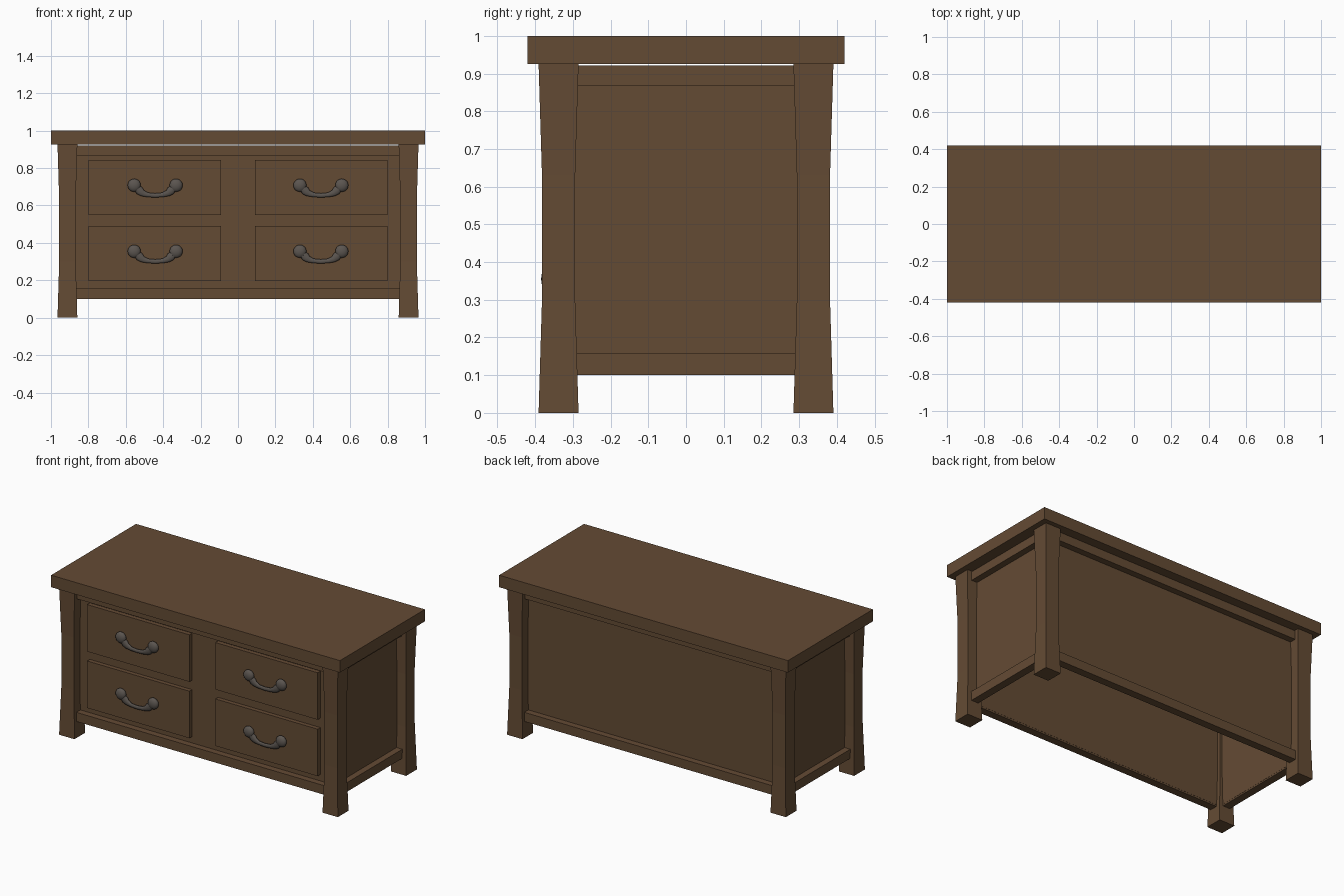
import bpy, bmesh
from mathutils import Vector

if "Cube" in bpy.data.objects:
    bpy.data.objects.remove(bpy.data.objects["Cube"])


def material(name, rgb):
    m = bpy.data.materials.new(name)
    m.diffuse_color = (*rgb, 1)
    m.use_nodes = True
    m.node_tree.nodes["Principled BSDF"].inputs["Base Color"].default_value = m.diffuse_color
    return m


WOOD = material("brown wood", (0.127, 0.070, 0.034))
METAL = material("dark grey metal", (0.105, 0.091, 0.080))


def add_mesh(name, mesh, mat):
    ob = bpy.data.objects.new(name, mesh)
    bpy.context.collection.objects.link(ob)
    mesh.materials.clear()
    mesh.materials.append(mat)
    return ob


def box(name, x, y, z, mat=WOOD):
    """Box from (min, max) ranges."""
    bm = bmesh.new()
    bmesh.ops.create_cube(bm, size=1)
    for v in bm.verts:
        v.co = Vector([(a + b) / 2 + c * (b - a)
                       for (a, b), c in zip((x, y, z), v.co)])
    me = bpy.data.meshes.new(name)
    bm.to_mesh(me)
    bm.free()
    return add_mesh(name, me, mat)


def span(side, a, b):
    return tuple(sorted((side * a, side * b)))


def leg(name, cx, cy):
    """Square post, waisted in the middle."""
    bm = bmesh.new()
    rings = []
    for z, h in ((0, 0.053), (0.3, 0.044), (0.63, 0.044), (0.925, 0.053)):
        rings.append([bm.verts.new((cx + sx * h, cy + sy * h, z))
                      for sx, sy in ((-1, -1), (1, -1), (1, 1), (-1, 1))])
    for lo, hi in zip(rings, rings[1:]):
        for i in range(4):
            j = (i + 1) % 4
            bm.faces.new((lo[i], lo[j], hi[j], hi[i]))
    bm.faces.new(rings[0][::-1])
    bm.faces.new(rings[-1])
    me = bpy.data.meshes.new(name)
    bm.to_mesh(me)
    bm.free()
    add_mesh(name, me, WOOD)


def handle(name, cx, cz):
    """Swept pull: thick rounded shoulders thinning to a sagging grip."""
    half = ((0.116, 0.02, 1.0), (0.095, 0.003, 0.75), (0.082, -0.01, 0.85),
            (0.068, -0.022, 0.65), (0.04, -0.031, 0.45))
    pts = [(-x, z, r) for x, z, r in half] + [(0, -0.034, 0.42)]
    pts += [(x, z, r) for x, z, r in half[::-1]]
    cu = bpy.data.curves.new(name, 'CURVE')
    cu.dimensions = '3D'
    cu.bevel_depth = 0.028
    cu.bevel_resolution = 3
    sp = cu.splines.new('POLY')
    sp.points.add(len(pts) - 1)
    for p, (x, z, r) in zip(sp.points, pts):
        p.co = (x, 0, z, 1)
        p.radius = r
    tmp = bpy.data.objects.new(name + "_path", cu)
    me = bpy.data.meshes.new_from_object(tmp)
    bpy.data.objects.remove(tmp)
    bm = bmesh.new()
    bm.from_mesh(me)
    # round knob at each end
    for s in (-1, 1):
        new = bmesh.ops.create_uvsphere(bm, u_segments=16, v_segments=10, radius=0.035)
        bmesh.ops.translate(bm, verts=new["verts"], vec=(s * 0.112, 0, 0.02))
    for v in bm.verts:
        v.co.y *= 0.55
    for f in bm.faces:
        f.smooth = True
    bm.to_mesh(me)
    bm.free()
    add_mesh(name, me, METAL).location = (cx, -0.365, cz)


# Table top
box("top_board", (-1, 1), (-0.42, 0.42), (0.925, 1))

# Corner legs
for sx, xn in ((-1, "left"), (1, "right")):
    for sy, yn in ((-1, "front"), (1, "back")):
        leg(f"{yn}_{xn}_leg", sx * 0.912, sy * 0.338)

# Panels and rails, open at the bottom
RAILS = (("lower", 0.10, 0.157), ("upper", 0.868, 0.922))
for s, n in ((-1, "front"), (1, "back")):
    box(f"{n}_panel", (-0.88, 0.88), span(s, 0.315, 0.325), (0.11, 0.922))
    for rn, z0, z1 in RAILS:
        box(f"{n}_{rn}_rail", (-0.885, 0.885), span(s, 0.316, 0.365), (z0, z1))
for s, n in ((-1, "left"), (1, "right")):
    box(f"{n}_panel", span(s, 0.885, 0.895), (-0.31, 0.31), (0.11, 0.922))
    for rn, z0, z1 in RAILS:
        box(f"{n}_{rn}_rail", span(s, 0.886, 0.935), (-0.31, 0.31), (z0, z1))

# Drawer fronts with handles
for s, n in ((-1, "left"), (1, "right")):
    for row, z0 in (("lower", 0.197), ("upper", 0.55)):
        box(f"{n}_{row}_drawer", span(s, 0.09, 0.798), (-0.352, -0.318), (z0, z0 + 0.294))
        handle(f"{n}_{row}_handle", s * 0.443, z0 + 0.138)
